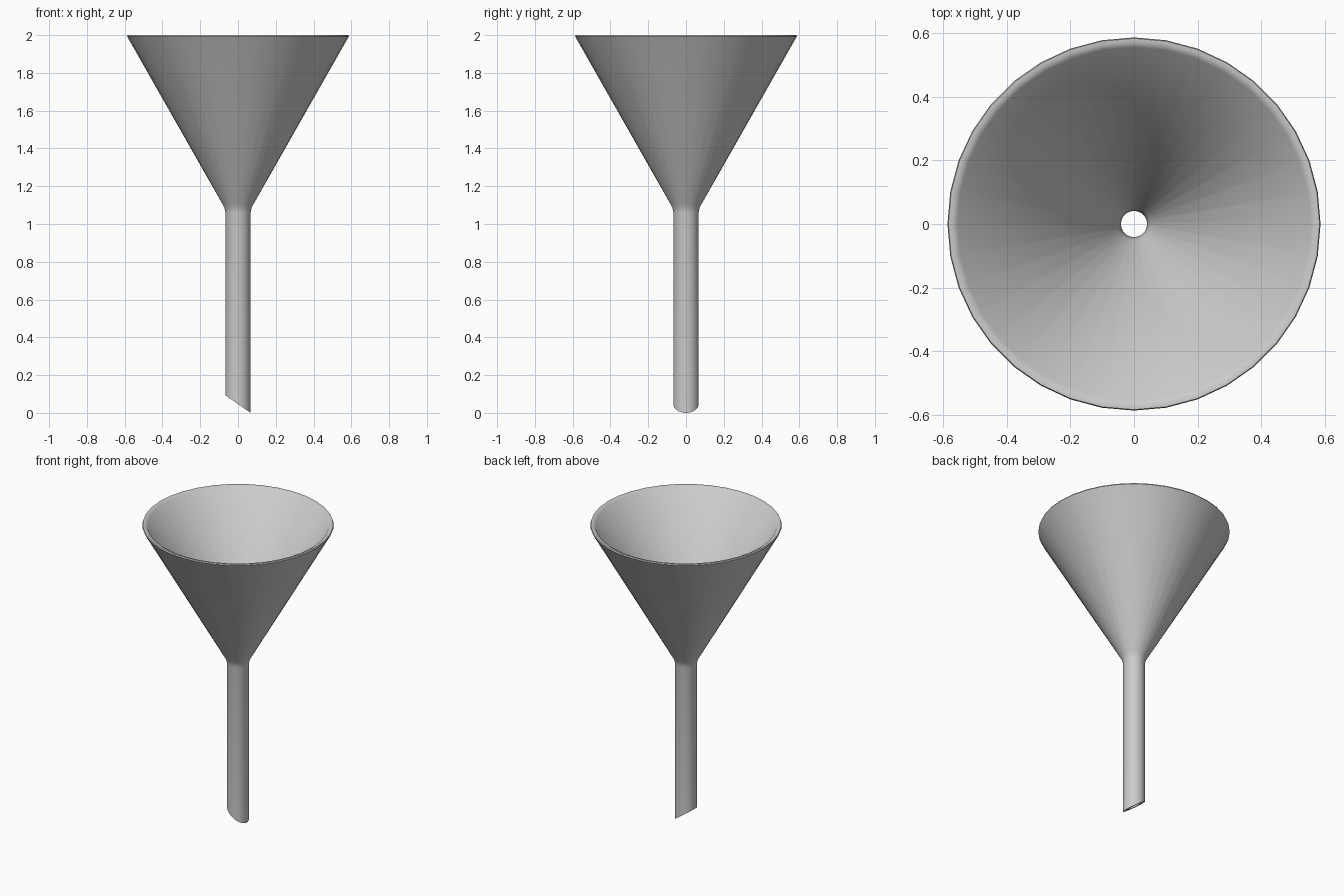
import bpy
import bmesh
import math

if "Cube" in bpy.data.objects:
    bpy.data.objects.remove(bpy.data.objects["Cube"])

SIDES = 36

# Closed wall profile (radius, height): outside going up, over the rim, inside going down
profile = [
    (0.067, 0.0), (0.067, 1.06), (0.072, 1.085), (0.083, 1.107),
    (0.587, 1.993), (0.584, 2.0), (0.572, 2.0), (0.556, 1.992),
    (0.053, 1.118), (0.044, 1.09), (0.041, 1.065), (0.041, 0.0),
]

bm = bmesh.new()
rings = []
for i, (r, z) in enumerate(profile):
    ring = []
    for s in range(SIDES):
        a = 2 * math.pi * s / SIDES
        x, y = r * math.cos(a), r * math.sin(a)
        # Slanted outlet at the bottom of the stem
        h = 0.0467 - 0.697 * x if i in (0, len(profile) - 1) else z
        ring.append(bm.verts.new((x, y, h)))
    rings.append(ring)

for i, low in enumerate(rings):
    high = rings[(i + 1) % len(rings)]
    for s in range(SIDES):
        t = (s + 1) % SIDES
        bm.faces.new((low[s], low[t], high[t], high[s]))
bmesh.ops.recalc_face_normals(bm, faces=bm.faces)

mesh = bpy.data.meshes.new("funnel")
bm.to_mesh(mesh)
bm.free()
funnel = bpy.data.objects.new("funnel", mesh)
bpy.context.collection.objects.link(funnel)

# Smooth walls, crisp rim and outlet
bpy.context.view_layer.objects.active = funnel
funnel.select_set(True)
bpy.ops.object.shade_smooth_by_angle(angle=math.radians(40))
